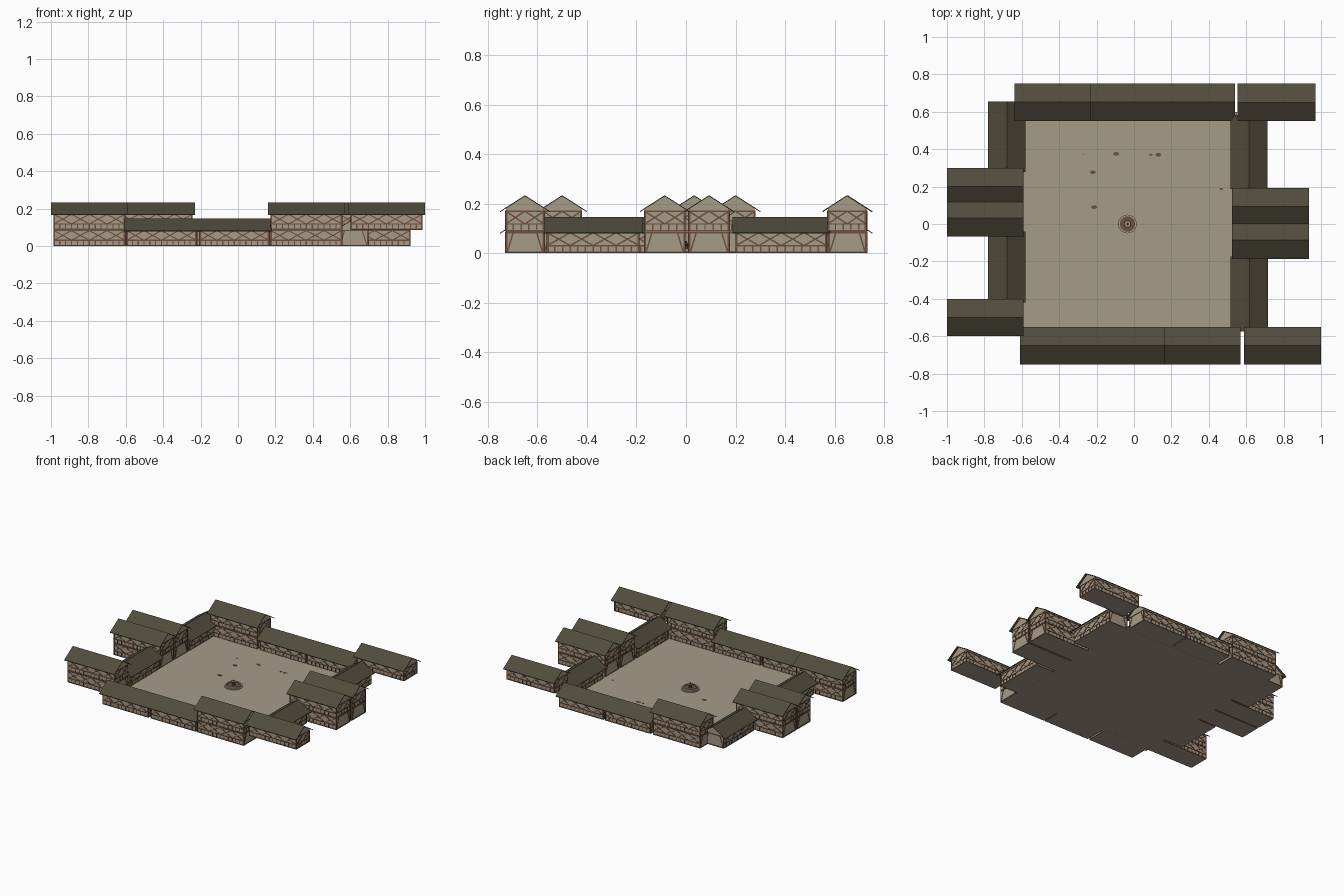
import bpy, bmesh, math
from mathutils import Vector, Matrix

if "Cube" in bpy.data.objects:
    bpy.data.objects.remove(bpy.data.objects["Cube"])


def material(name, rgb):
    m = bpy.data.materials.new(name)
    lin = [((c / 255 + 0.055) / 1.055) ** 2.4 for c in rgb]
    m.diffuse_color = (*lin, 1)
    m.use_nodes = True
    m.node_tree.nodes["Principled BSDF"].inputs["Base Color"].default_value = m.diffuse_color
    return m


PLASTER = material("plaster", (166, 156, 135))
TIMBER = material("timber_brown", (110, 79, 65))
ROOF = material("dark_roof", (80, 75, 60))

STOREY = 0.087   # storey height
RISE = 0.06      # ridge above wall top


def finish(bm, name, mat, matrix=Matrix()):
    bmesh.ops.recalc_face_normals(bm, faces=bm.faces)
    me = bpy.data.meshes.new(name)
    bm.to_mesh(me)
    bm.free()
    me.materials.append(mat)
    ob = bpy.data.objects.new(name, me)
    ob.matrix_world = matrix
    bpy.context.collection.objects.link(ob)
    return ob


def box(bm, x0, x1, y0, y1, z0, z1):
    m = Matrix.Translation(((x0 + x1) / 2, (y0 + y1) / 2, (z0 + z1) / 2)) @ \
        Matrix.Diagonal((x1 - x0, y1 - y0, z1 - z0, 1))
    bmesh.ops.create_cube(bm, size=1, matrix=m)


def prism(bm, pts, x0, x1):
    """Extrude a y-z outline along x."""
    a = [bm.verts.new((x0, y, z)) for y, z in pts]
    b = [bm.verts.new((x1, y, z)) for y, z in pts]
    n = len(pts)
    bm.faces.new(a)
    bm.faces.new(b)
    for i in range(n):
        bm.faces.new((a[i], a[(i + 1) % n], b[(i + 1) % n], b[i]))


def beam(bm, frame, p, q, w=0.006, t=0.003):
    """Thin timber from p to q in the plane of one wall face."""
    p, q = Vector(p), Vector(q)
    d, c = q - p, (p + q) / 2
    m = frame @ Matrix.Translation((c.x, 0, c.y)) @ \
        Matrix.Rotation(-math.atan2(d.y, d.x), 4, 'Y') @ \
        Matrix.Diagonal((d.length, t, w, 1))
    bmesh.ops.create_cube(bm, size=1, matrix=m)


def timber_face(bm, frame, half, z, plain_gable):
    """Frame of one storey: sill band with studs, then crossed braces."""
    top, mid = z + STOREY - 0.004, z + 0.031
    for s in (-1, 1):
        beam(bm, frame, (s * (half - .003), z), (s * (half - .003), top))
    beam(bm, frame, (-half, z + 0.003), (half, z + 0.003))
    beam(bm, frame, (-half, top), (half, top))
    if plain_gable:
        for s in (-1, 1):
            beam(bm, frame, (s * (half - .006), z + .004), (s * (half - .03), top))
        return
    beam(bm, frame, (-half, mid), (half, mid))
    studs = max(4, round(2 * half / 0.032))
    for i in range(1, studs):
        x = -half + 2 * half * i / studs
        beam(bm, frame, (x, z), (x, mid))
    cells = max(2, round(2 * half / 0.095))
    step = 2 * half / cells
    for i in range(cells):
        a, b = -half + i * step, -half + (i + 1) * step
        beam(bm, frame, (a, mid), (b, top))
        beam(bm, frame, (a, top), (b, mid))


def house(name, x, y, length, turned=False, low=0, high=1, width=0.155):
    """Gabled house; storeys low..high, centred on the roof rectangle."""
    mat = Matrix.Translation((x, y, 0)) @ Matrix.Rotation(math.pi / 2 * turned, 4, 'Z')
    hx, hy = length / 2 - 0.015, width / 2
    z0, z1 = low * STOREY, high * STOREY
    ridge = z1 + RISE
    eave, reach = z1 - 0.004, 0.1
    slope = (ridge - eave) / reach
    # plaster walls with gable
    bm = bmesh.new()
    shoulder = ridge - slope * hy - 0.003
    prism(bm, [(-hy, z0), (hy, z0), (hy, shoulder), (0, ridge - 0.003), (-hy, shoulder)], -hx, hx)
    finish(bm, name + "_walls", PLASTER, mat)
    # timber framing on all four sides
    bm = bmesh.new()
    for s in range(low, high):
        for k in range(4):
            dist, half = ((hy, hx), (hx, hy))[k % 2]
            frame = Matrix.Rotation(k * math.pi / 2, 4, 'Z') @ Matrix.Translation((0, -dist - 0.001, 0))
            timber_face(bm, frame, half, s * STOREY, k % 2 == 1 and s == 0)
    finish(bm, name + "_timbers", TIMBER, mat)
    # thin roof sheets
    bm = bmesh.new()
    t = 0.004
    prism(bm, [(-reach, eave), (0, ridge), (reach, eave),
               (reach, eave - t), (0, ridge - t), (-reach, eave - t)], -length / 2, length / 2)
    finish(bm, name + "_roof", ROOF, mat)


# north and south rows
house("north_tall", -0.435, 0.652, 0.41, high=2)
house("north_low_a", -0.035, 0.652, 0.40)
house("north_low_b", 0.345, 0.652, 0.39)
house("south_low_a", -0.41, -0.65, 0.40)
house("south_low_b", -0.02, -0.65, 0.40)
house("south_tall", 0.365, -0.65, 0.41, high=2)

# raised upper storeys at the east corners
house("northeast_upper", 0.762, 0.65, 0.415, low=1, high=2)
house("southeast_upper", 0.794, -0.65, 0.412, low=1, high=2)

# low wings along the east and west sides
house("west_wing_north", -0.68, 0.467, 0.378, turned=True)
house("west_wing_south", -0.68, -0.23, 0.378, turned=True)
house("east_wing_north", 0.615, 0.385, 0.395, turned=True)
house("east_wing_south", 0.617, -0.375, 0.40, turned=True)

# tall houses pointing outward
for i, yy in enumerate((0.2, 0.033, -0.5)):
    house(f"west_tall_{i + 1}", -0.795, yy, 0.41, high=2)
for i, yy in enumerate((0.093, -0.086)):
    house(f"east_tall_{i + 1}", 0.73, yy, 0.41, high=2, width=0.163)

# courtyard floor
bm = bmesh.new()
box(bm, -0.61, 0.55, -0.6, 0.6, 0, 0.004)
finish(bm, "courtyard_floor", PLASTER)

# worn patches of earth on the floor
bm = bmesh.new()
for px, py, r in ((-0.27, 0.375, 0.004), (-0.095, 0.375, 0.017), (0.09, 0.37, 0.01), (0.13, 0.37, 0.017),
                  (-0.22, 0.277, 0.016), (-0.213, 0.09, 0.017), (0.467, 0.187, 0.01)):
    bmesh.ops.create_cone(bm, cap_ends=True, segments=7, radius1=r, radius2=r, depth=0.002,
                          matrix=Matrix.Translation((px, py, 0.005)) @ Matrix.Diagonal((1, 0.6, 1, 1)))
finish(bm, "earth_patches", TIMBER)


def lathe(name, profile, mat, n=20):
    bm = bmesh.new()
    rings = [[bm.verts.new((r * math.cos(2 * math.pi * i / n), r * math.sin(2 * math.pi * i / n), z))
              for i in range(n)] for r, z in profile]
    for a, b in zip(rings, rings[1:]):
        for i in range(n):
            bm.faces.new((a[i], a[(i + 1) % n], b[(i + 1) % n], b[i]))
    bm.faces.new(rings[0])
    bm.faces.new(rings[-1])
    finish(bm, name, mat, Matrix.Translation((-0.035, 0, 0)))


# fountain: step, basin, water and central column with bowl
lathe("fountain_step", [(0.063, 0.002), (0.063, 0.009), (0.052, 0.009), (0.052, 0.002)], PLASTER)
lathe("fountain_basin", [(0.05, 0.002), (0.05, 0.02), (0.042, 0.02), (0.042, 0.012)], PLASTER)
lathe("fountain_pool", [(0.041, 0.012), (0.041, 0.014)], TIMBER)
lathe("fountain_column", [(0.012, 0.013), (0.008, 0.03), (0.02, 0.036), (0.02, 0.039), (0.006, 0.039),
                          (0.004, 0.05)], TIMBER, 10)
lathe("fountain_bowl_top", [(0.015, 0.039), (0.015, 0.041)], PLASTER, 10)
